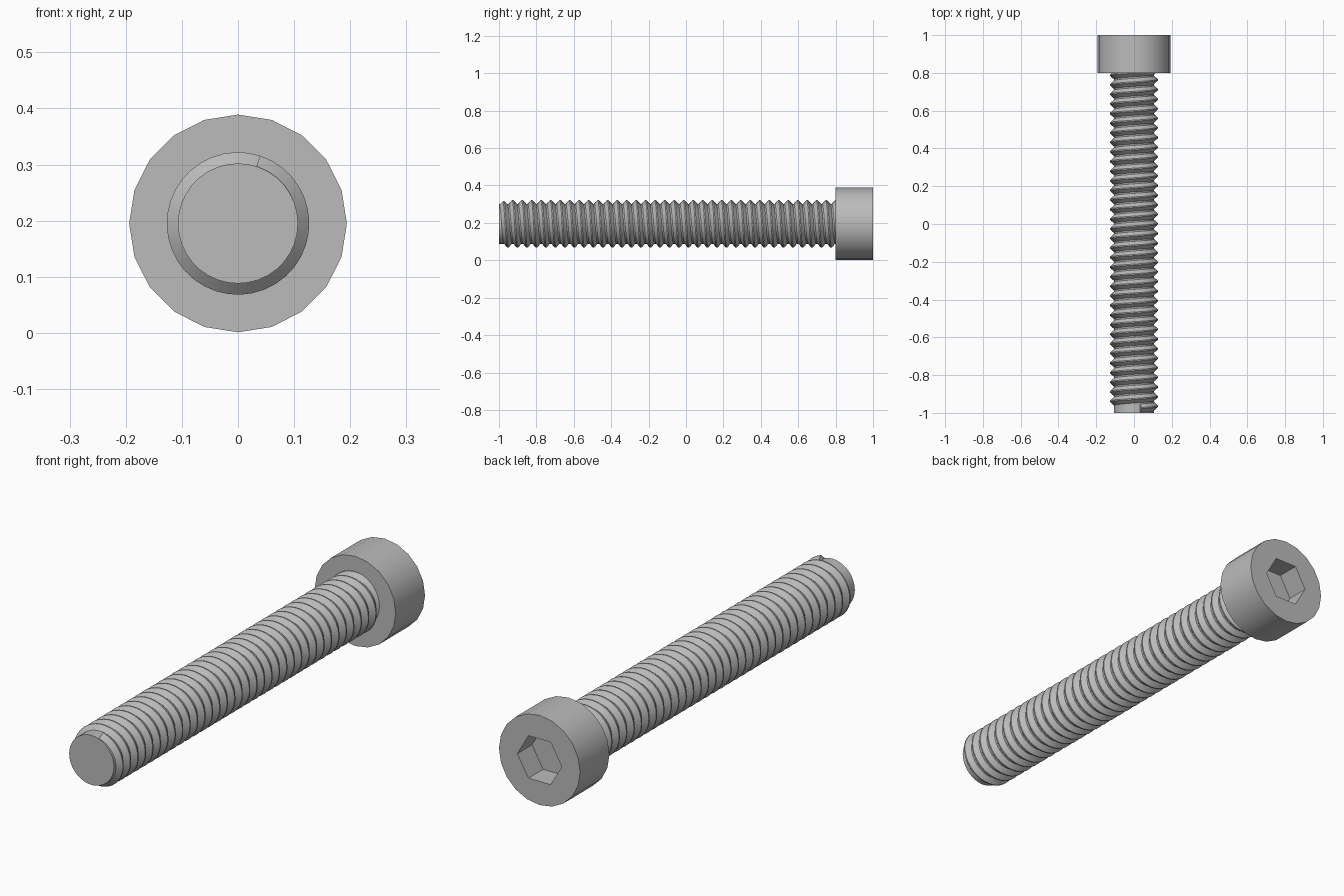
import bpy, bmesh, math

if "Cube" in bpy.data.objects:
    bpy.data.objects.remove(bpy.data.objects["Cube"])

AXIS_Z = 0.195
HEAD_R, HEAD_Y, END_Y = 0.194, 0.8, 1.0
SOCKET_R, SOCKET_Y = 0.106, 0.9
CORE_R, ROOT_R, CREST_R = 0.107, 0.105, 0.127
PITCH, TURNS, STEPS = 0.0508, 36, 36

steel = bpy.data.materials.new("grey_steel")
steel.use_nodes = True
steel.diffuse_color = (0.5, 0.5, 0.5, 1)
steel.node_tree.nodes["Principled BSDF"].inputs["Base Color"].default_value = (0.5, 0.5, 0.5, 1)


def polar(r, angle, y):
    return (r * math.cos(angle), y, AXIS_Z + r * math.sin(angle))


def ring(bm, r, sides, y):
    return [bm.verts.new(polar(r, math.tau * i / sides, y)) for i in range(sides)]


def walls(bm, a, b):
    for i in range(len(a)):
        j = (i + 1) % len(a)
        bm.faces.new((a[i], a[j], b[j], b[i]))


def loop_edges(bm, loop):
    return [bm.edges.get((loop[i - 1], loop[i])) for i in range(len(loop))]


def finish(bm, name):
    bmesh.ops.recalc_face_normals(bm, faces=bm.faces)
    mesh = bpy.data.meshes.new(name)
    bm.to_mesh(mesh)
    bm.free()
    mesh.materials.append(steel)
    obj = bpy.data.objects.new(name, mesh)
    bpy.context.collection.objects.link(obj)
    bpy.ops.object.select_all(action="DESELECT")
    obj.select_set(True)
    bpy.context.view_layer.objects.active = obj
    bpy.ops.object.shade_smooth_by_angle(angle=math.radians(30))


# Cylindrical head with a hexagonal socket in its back face
bm = bmesh.new()
under, rim = ring(bm, HEAD_R, 20, HEAD_Y), ring(bm, HEAD_R, 20, END_Y)
mouth, floor = ring(bm, SOCKET_R, 6, END_Y), ring(bm, SOCKET_R, 6, SOCKET_Y)
walls(bm, under, rim)
walls(bm, mouth, floor)
bm.faces.new(under)
bm.faces.new(floor)
bmesh.ops.triangle_fill(bm, use_beauty=True, normal=(0, 1, 0),
                        edges=loop_edges(bm, rim) + loop_edges(bm, mouth))
finish(bm, "head")

# Plain core of the shaft
bm = bmesh.new()
tip, base = ring(bm, CORE_R, STEPS, -END_Y), ring(bm, CORE_R, STEPS, HEAD_Y + 0.03)
walls(bm, tip, base)
bm.faces.new(tip)
bm.faces.new(base)
finish(bm, "shaft_core")

# Right-handed helical thread, swept as a closed ridge that ends inside the head
profile = [(0.04, ROOT_R), (0.44, CREST_R), (0.56, CREST_R), (0.96, ROOT_R)]
bm = bmesh.new()
previous = None
for k in range(TURNS * STEPS + 1):
    turn = k / STEPS
    angle = math.radians(72) - math.tau * turn
    section = [bm.verts.new(polar(r, angle, -END_Y + PITCH * (turn + f))) for f, r in profile]
    if previous:
        walls(bm, previous, section)
    else:
        bm.faces.new(section)
    previous = section
bm.faces.new(previous)
finish(bm, "thread")
